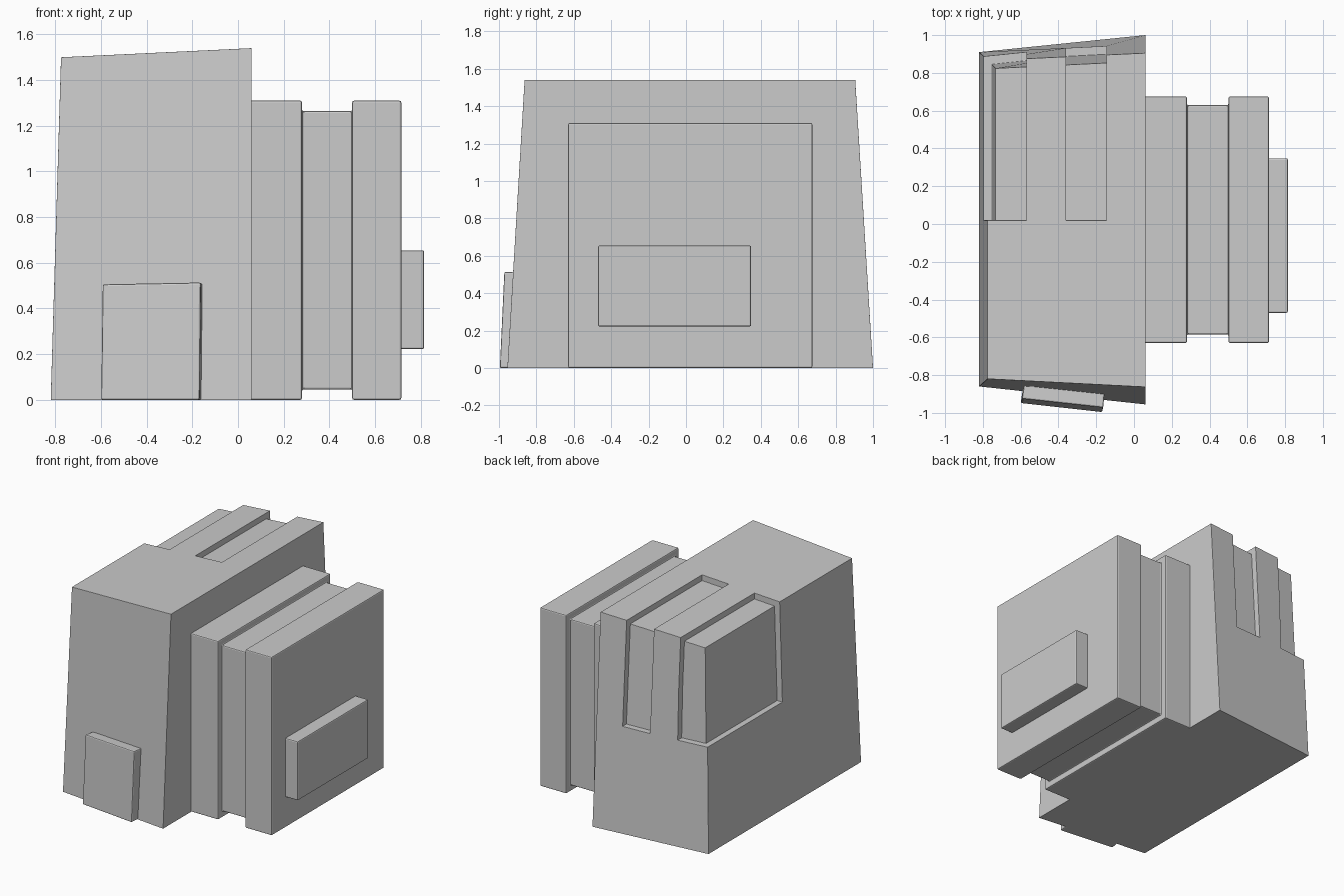
import bpy, bmesh

if "Cube" in bpy.data.objects:
    bpy.data.objects.remove(bpy.data.objects["Cube"], do_unlink=True)

grey = bpy.data.materials.new("plain grey")
grey.use_nodes = True
grey.diffuse_color = (0.6, 0.6, 0.6, 1)
grey.node_tree.nodes["Principled BSDF"].inputs["Base Color"].default_value = (0.6, 0.6, 0.6, 1)


def loft(name, loops):
    """Skin a stack of four-point loops into a closed solid."""
    bm = bmesh.new()
    rings = [[bm.verts.new(p) for p in loop] for loop in loops]
    bm.faces.new(rings[0])
    bm.faces.new(rings[-1])
    for a, b in zip(rings, rings[1:]):
        for i in range(4):
            j = (i + 1) % 4
            bm.faces.new((a[i], a[j], b[j], b[i]))
    bmesh.ops.recalc_face_normals(bm, faces=bm.faces)
    mesh = bpy.data.meshes.new(name)
    bm.to_mesh(mesh)
    bm.free()
    mesh.materials.append(grey)
    obj = bpy.data.objects.new(name, mesh)
    bpy.context.collection.objects.link(obj)
    return obj


def box(name, x, y, z):
    return loft(name, [[(x[0], y[0], h), (x[1], y[0], h), (x[1], y[1], h), (x[0], y[1], h)] for h in z])


def apply(obj, mod):
    bpy.context.view_layer.objects.active = obj
    bpy.ops.object.modifier_apply(modifier=mod.name)


def cut(obj, cutter):
    mod = obj.modifiers.new("cut", 'BOOLEAN')
    mod.operation = 'DIFFERENCE'
    mod.solver = 'EXACT'
    mod.object = cutter
    cutter.hide_render = True
    apply(obj, mod)


def soften(obj, width=0.008):
    mod = obj.modifiers.new("soft edges", 'BEVEL')
    mod.width = width
    mod.segments = 2
    mod.limit_method = 'ANGLE'
    mod.angle_limit = 0.5
    apply(obj, mod)


def tapered_body(name, d=0.0):
    """Tapered body; d sinks its top, rear and outer side."""
    return loft(name, [
        [(-0.82 + d, -0.86, 0), (0.06, -0.955, 0), (0.06, 1 - d, 0), (-0.82 + d, 0.91 - d, 0)],
        [(-0.775 + d, -0.82, 1.5 - d), (0.06, -0.863, 1.54 - d),
         (0.06, 0.905 - d, 1.54 - d), (-0.775 + d, 0.866 - d, 1.5 - d)]])


# Body with a groove and a corner recess wrapping over the rear half
body = tapered_body("body")
core = tapered_body("recess_core", 0.042)
for span in ((-0.36, -0.145), (-1.0, -0.57)):
    cutter = box("recess_cutter", span, (0.02, 1.2), (0.77, 1.8))
    cut(cutter, core)
    cut(body, cutter)
    bpy.data.objects.remove(cutter, do_unlink=True)
bpy.data.objects.remove(core, do_unlink=True)
soften(body, 0.005)

# Square stepped barrel: wide ring, narrow ring, wide ring
steps = [(0.03, 0), (0.28, 0), (0.28, 0.046), (0.5, 0.046), (0.5, 0), (0.715, 0)]
barrel = loft("stepped_barrel", [
    [(x, -0.63 + s, s), (x, 0.675 - s, s), (x, 0.675 - s, 1.31 - s), (x, -0.63 + s, 1.31 - s)]
    for x, s in steps])
soften(barrel)

# Raised plate on the barrel end
soften(box("end_plate", (0.69, 0.815), (-0.47, 0.348), (0.222, 0.655)))

# Tilted panel low on the front
panel = loft("front_panel", [
    [(-0.60, -0.948, 0), (-0.168, -0.996, 0), (-0.155, -0.86, 0), (-0.58, -0.82, 0)],
    [(-0.593, -0.925, 0.506), (-0.163, -0.972, 0.514), (-0.15, -0.83, 0.508), (-0.573, -0.79, 0.5)]])
soften(panel)
